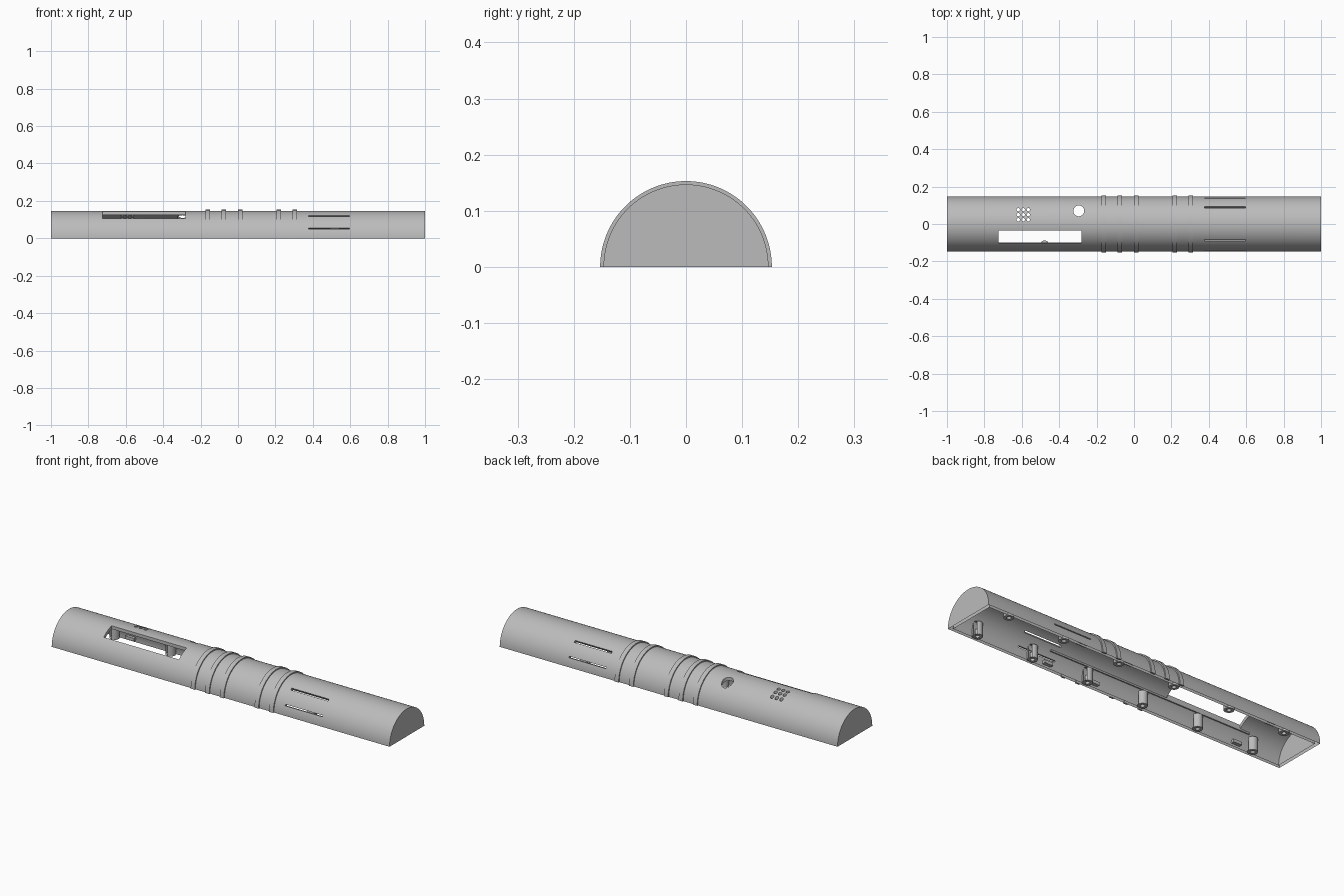
import bpy, bmesh, math
from mathutils import Matrix

if "Cube" in bpy.data.objects:
    bpy.data.objects.remove(bpy.data.objects["Cube"])

R_OUT, R_IN, R_RING = 0.147, 0.13, 0.153
END_WALL = 0.018

grey = bpy.data.materials.new("plain grey")
grey.use_nodes = True
grey.diffuse_color = (0.5, 0.5, 0.5, 1)
grey.node_tree.nodes["Principled BSDF"].inputs["Base Color"].default_value = (0.5, 0.5, 0.5, 1)


def make_object(name, bm):
    bmesh.ops.recalc_face_normals(bm, faces=bm.faces)
    mesh = bpy.data.meshes.new(name)
    bm.to_mesh(mesh)
    bm.free()
    mesh.materials.append(grey)
    obj = bpy.data.objects.new(name, mesh)
    bpy.context.collection.objects.link(obj)
    return obj


def arc(radius, steps=64):
    return [(radius * math.cos(math.pi * i / steps), radius * math.sin(math.pi * i / steps))
            for i in range(steps + 1)]


def extrude_profile(bm, points, x0, x1):
    """Extrude a closed (y, z) outline along x."""
    face = bm.faces.new([bm.verts.new((x0, y, z)) for y, z in points])
    new = bmesh.ops.extrude_face_region(bm, geom=[face])["geom"]
    bmesh.ops.translate(bm, vec=(x1 - x0, 0, 0),
                        verts=[v for v in new if isinstance(v, bmesh.types.BMVert)])


def add_box(bm, centre, size, angle=0):
    matrix = (Matrix.Rotation(angle, 4, 'X') @ Matrix.Translation(centre)
              @ Matrix.Diagonal((*size, 1)))
    bmesh.ops.create_cube(bm, size=1, matrix=matrix)


def add_cylinder(bm, x, y, z, radius, height, sides=24):
    bmesh.ops.create_cone(bm, cap_ends=True, segments=sides, radius1=radius, radius2=radius,
                          depth=height, matrix=Matrix.Translation((x, y, z)))


def boolean(target, cutter, operation='DIFFERENCE'):
    mod = target.modifiers.new("cut", 'BOOLEAN')
    mod.operation, mod.object, mod.solver = operation, cutter, 'EXACT'
    bpy.context.view_layer.objects.active = target
    bpy.ops.object.modifier_apply(modifier=mod.name)
    bpy.data.objects.remove(cutter)


def smooth(obj):
    bpy.ops.object.select_all(action='DESELECT')
    obj.select_set(True)
    bpy.context.view_layer.objects.active = obj
    bpy.ops.object.shade_smooth_by_angle(angle=math.radians(30))


# Hollow half tube with closed ends
bm = bmesh.new()
extrude_profile(bm, arc(R_OUT), -1, 1)
shell = make_object("half_tube_shell", bm)

bm = bmesh.new()
extrude_profile(bm, arc(R_IN) + [(-R_IN, -0.05), (R_IN, -0.05)], END_WALL - 1, 1 - END_WALL)
boolean(shell, make_object("cavity_cutter", bm))

# Openings: window, round hole, speaker holes and vent slits
bm = bmesh.new()
add_box(bm, (-0.502, -0.067, 0.13), (0.445, 0.067, 0.12))
add_cylinder(bm, -0.295, 0.07, 0.13, 0.029, 0.1, 32)
for i in range(3):
    for j in range(3):
        add_cylinder(bm, -0.592 + 0.027 * (i - 1), 0.05 + 0.027 * (j - 1), 0.13, 0.009, 0.1, 16)
for degrees, width in ((20, 0.007), (52, 0.011), (126, 0.011), (159, 0.007)):
    add_box(bm, (0.486, 0.14, 0), (0.22, 0.06, width), math.radians(degrees))
boolean(shell, make_object("opening_cutter", bm))
smooth(shell)

# Raised grip rings
for n, x in enumerate((-0.161, -0.075, 0.011, 0.217, 0.304)):
    bm = bmesh.new()
    extrude_profile(bm, arc(R_RING) + arc(R_OUT - 0.003)[::-1], x - 0.012, x + 0.012)
    smooth(make_object(f"grip_ring_{n + 1}", bm))

# Screw bosses along both lower edges, trimmed to the shell
bm = bmesh.new()
extrude_profile(bm, arc(R_IN + 0.005), -0.99, 0.99)
bosses = make_object("screw_bosses", bm)
tubes, holes = bmesh.new(), bmesh.new()
for i in range(6):
    for side in (-1, 1):
        x = 0.85 - 0.332 * i
        add_cylinder(tubes, x, side * 0.113, 0.035, 0.025, 0.07)
        add_cylinder(holes, x, side * 0.113, 0, 0.011, 0.07, 16)
boolean(bosses, make_object("boss_tubes", tubes), 'INTERSECT')
boolean(bosses, make_object("boss_holes", holes))
smooth(bosses)

# Long inner rail and small locating tabs
bm = bmesh.new()
add_box(bm, (-0.18, -0.104, 0.083), (1.2, 0.012, 0.012))
make_object("inner_rail", bm)
bm = bmesh.new()
for x in (0.42, 0.14, -0.72):
    for side in (-1, 1):
        add_box(bm, (x, side * 0.121, 0.02), (0.05, 0.02, 0.016))
make_object("locating_tabs", bm)
